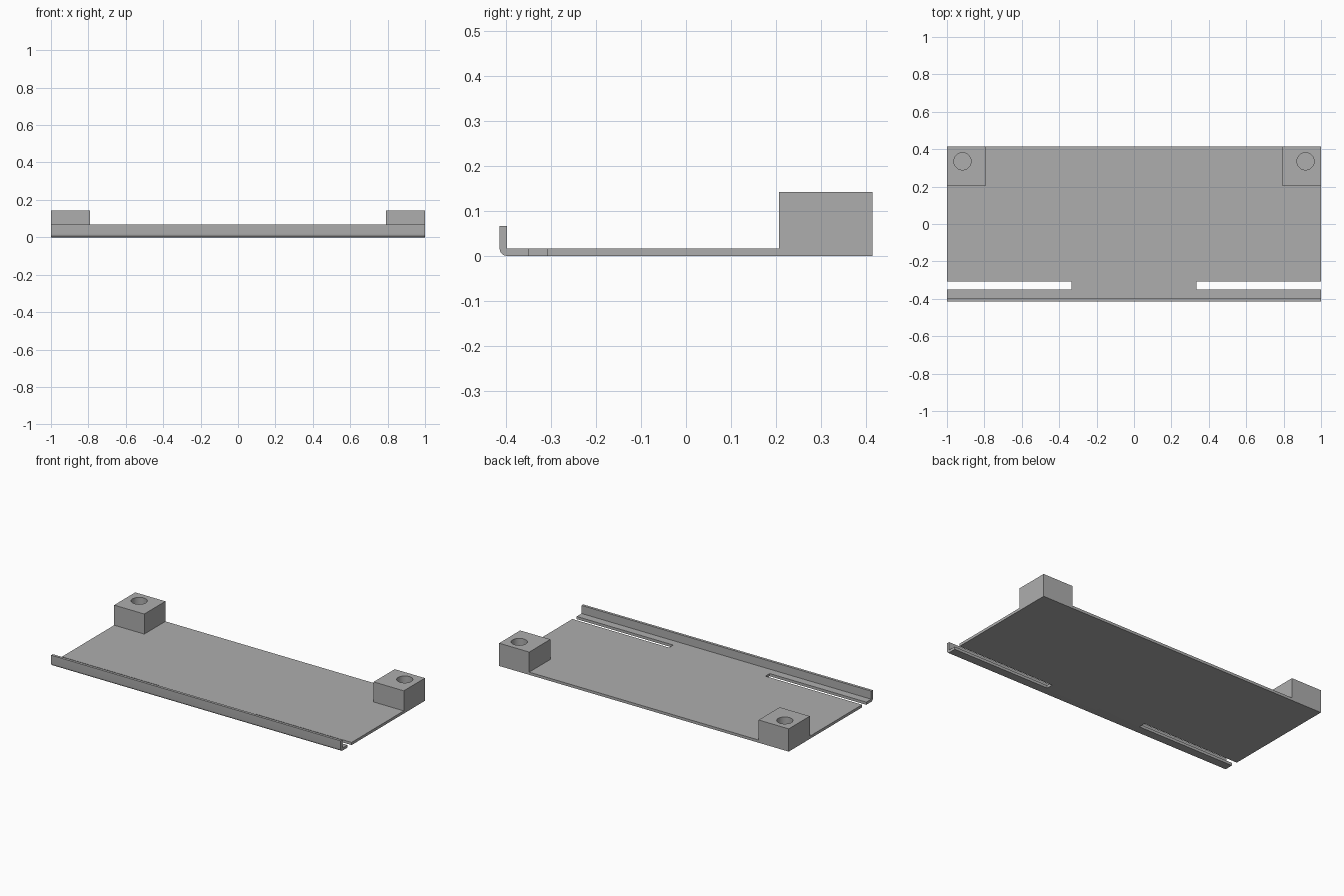
import bpy
import bmesh
import math
from mathutils import Matrix, Vector

cube = bpy.data.objects.get("Cube")
if cube:
    bpy.data.objects.remove(cube, do_unlink=True)

HALF_Y = 0.415     # half depth of the tray
T = 0.0167         # sheet thickness
LIP_TOP = 0.067
POST = 0.208       # post footprint
POST_TOP = 0.142

grey = bpy.data.materials.new("plain_grey")
grey.use_nodes = True
colour = (0.42, 0.42, 0.42, 1)
grey.diffuse_color = colour
grey.node_tree.nodes["Principled BSDF"].inputs["Base Color"].default_value = colour


def make_object(name, bm):
    bmesh.ops.recalc_face_normals(bm, faces=bm.faces)
    mesh = bpy.data.meshes.new(name)
    bm.to_mesh(mesh)
    bm.free()
    mesh.materials.append(grey)
    obj = bpy.data.objects.new(name, mesh)
    bpy.context.collection.objects.link(obj)
    return obj


def prism(name, points, direction):
    """Extrude a closed outline along a direction."""
    bm = bmesh.new()
    face = bm.faces.new([bm.verts.new(p) for p in points])
    out = bmesh.ops.extrude_face_region(bm, geom=[face])
    moved = [v for v in out["geom"] if isinstance(v, bmesh.types.BMVert)]
    bmesh.ops.translate(bm, verts=moved, vec=Vector(direction))
    return make_object(name, bm)


def box(name, low, high):
    (x0, y0, z0), (x1, y1, z1) = low, high
    outline = [(x0, y0, z0), (x1, y0, z0), (x1, y1, z0), (x0, y1, z0)]
    return prism(name, outline, (0, 0, z1 - z0))


def cut(target, cutter):
    mod = target.modifiers.new("cut", 'BOOLEAN')
    mod.operation = 'DIFFERENCE'
    mod.solver = 'EXACT'
    mod.object = cutter
    bpy.context.view_layer.objects.active = target
    bpy.ops.object.modifier_apply(modifier=mod.name)
    bpy.data.objects.remove(cutter, do_unlink=True)


def smooth(obj):
    bpy.ops.object.select_all(action='DESELECT')
    obj.select_set(True)
    bpy.context.view_layer.objects.active = obj
    bpy.ops.object.shade_smooth_by_angle(angle=math.radians(30))


# Tray: bent sheet profile with a rounded outer fold, swept across the width
fold = []
for i in range(9):
    a = math.radians(180 + 90 * i / 8)
    fold.append((-1, -HALF_Y + T + T * math.cos(a), T + T * math.sin(a)))
profile = [(-1, -HALF_Y, LIP_TOP)] + fold + [
    (-1, HALF_Y, 0), (-1, HALF_Y, T), (-1, -HALF_Y + T, T), (-1, -HALF_Y + T, LIP_TOP)]
tray = prism("tray_with_lip", profile, (2, 0, 0))

# Open-ended slots behind the lip
for side in (-1, 1):
    xs = sorted((side * 0.333, side * 1.1))
    cut(tray, box("slot_cutter", (xs[0], -0.35, -0.1), (xs[1], -0.308, 0.1)))
smooth(tray)

# Corner posts with blind round holes
for side, label in ((1, "left"), (-1, "right")):
    xs = sorted((side * (1 - POST), side))
    post = box(label + "_post", (xs[0], HALF_Y - POST, 0), (xs[1], HALF_Y, POST_TOP))
    bm = bmesh.new()
    depth = POST_TOP - T + 0.05
    bmesh.ops.create_cone(
        bm, cap_ends=True, segments=40, radius1=0.046, radius2=0.046, depth=depth,
        matrix=Matrix.Translation((side * 0.917, HALF_Y - 0.08, T + depth / 2)))
    cut(post, make_object("hole_cutter", bm))
    smooth(post)
